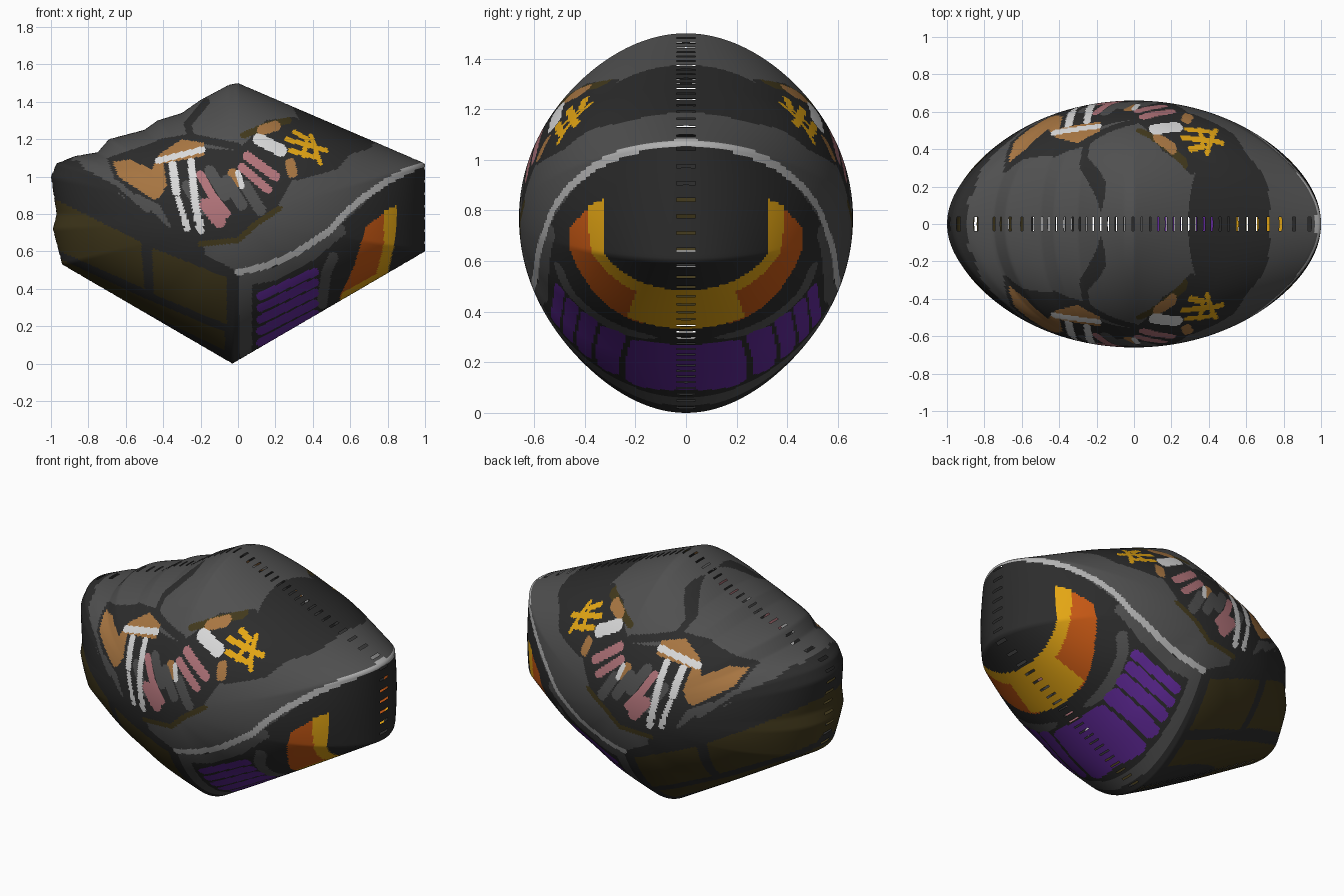
import bpy
import math
from mathutils import Vector
from mathutils.geometry import intersect_point_line

cube = bpy.data.objects.get("Cube")
if cube:
    bpy.data.objects.remove(cube, do_unlink=True)

# Flat colours, given as display values and converted to linear
palette = {
    "dark": (44, 44, 44),
    "grey": (80, 80, 80),
    "silver": (178, 178, 178),
    "white": (218, 218, 218),
    "purple": (98, 42, 155),
    "orange": (198, 88, 20),
    "yellow": (228, 166, 20),
    "brown": (168, 118, 66),
    "pink": (178, 116, 122),
    "olive": (66, 57, 28),
}
slots = list(palette)


def linear(value):
    value /= 255
    return value / 12.92 if value < 0.04 else ((value + 0.055) / 1.055) ** 2.4


def make_material(name):
    colour = [linear(v) for v in palette[name]] + [1.0]
    material = bpy.data.materials.new(name)
    material.use_nodes = True
    material.diffuse_color = colour
    material.node_tree.nodes["Principled BSDF"].inputs["Base Color"].default_value = colour
    return material


# Painted regions in the x-z plane; later ones cover earlier ones
regions = []


def add_region(colour, points, margin, inside):
    xs, zs = zip(*points)
    box = (min(xs) - margin, max(xs) + margin, min(zs) - margin, max(zs) + margin)
    regions.append((slots.index(colour), box, inside))


def patch(colour, *points):
    def inside(x, z):
        hit = False
        for (ax, az), (bx, bz) in zip(points, points[1:] + points[:1]):
            if (az > z) != (bz > z) and x < ax + (z - az) * (bx - ax) / (bz - az):
                hit = not hit
        return hit
    add_region(colour, points, 0, inside)


def stroke(colour, width, *points):
    path = [Vector(p) for p in points]

    def inside(x, z):
        p = Vector((x, z))
        for a, b in zip(path, path[1:]):
            nearest, f = intersect_point_line(p, a, b)
            nearest = a if f < 0 else b if f > 1 else nearest
            if (p - nearest.to_2d()).length < width / 2:
                return True
        return False
    add_region(colour, points, width / 2, inside)


def colour_at(x, z):
    for index, (x0, x1, z0, z1), inside in reversed(regions):
        if x0 <= x <= x1 and z0 <= z <= z1 and inside(x, z):
            return index
    return 0


# Upper face, with the dark field and cracks on it
patch("grey", (-.9, 1.1), (-.7, 1.3), (0, 1.6), (1.1, 1.1), (.8, .97), (.5, .7),
      (.3, .58), (0, .49), (-.2, .6), (-.45, .77), (-.85, 1.06))
patch("dark", (.25, 1.45), (.33, 1.3), (.1, 1.2), (.15, 1), (.32, .98), (.53, 1.04),
      (.6, 1.12), (.71, 1.15), (.76, 1.25))
patch("dark", (-.7, 1.1), (-.4, 1.2), (-.15, 1.15), (0, 1.14), (.15, 1.3), (.3, 1.32),
      (.45, 1.24), (.3, 1), (.2, .82), (.05, .69), (-.2, .62), (-.35, .72), (-.42, .85), (-.65, .96))
stroke("dark", .04, (-.42, 1.18), (-.25, 1.21), (-.27, 1.28), (-.17, 1.4))
stroke("dark", .04, (-.25, 1.21), (0, 1.16))
stroke("dark", .05, (-.87, 1.06), (-.6, .92), (-.4, .72), (-.2, .6))
stroke("grey", .03, (-.82, 1.06), (-.64, .96), (-.48, .82))

# Side panels
patch("olive", (-1.1, .94), (-.52, .65), (-.5, .4), (-.95, .6))
patch("olive", (-.46, .62), (-.06, .46), (-.06, .21), (-.45, .37))
patch("olive", (-.95, .56), (-.5, .35), (-.07, .17), (-.07, .07), (-.95, .5))

# Trim stripe, frame and vent slats
stroke("grey", .07, (.04, .06), (.04, .45), (.2, .48), (.38, .58), (.54, .71))
stroke("silver", .036, (0, .49), (.14, .52), (.28, .575), (.4, .65), (.49, .71),
       (.57, .8), (.66, .88), (.79, .97), (.92, 1.04), (1, 1.07))
stroke("grey", .055, (.45, .32), (.47, .48), (.51, .57))
for i in range(5):
    stroke("purple", .044, (.12, .36 - .062 * i), (.41, .49 - .056 * i))

# Window panel with bright border
patch("orange", (.68, .73), (.8, .82), (.78, .64), (.75, .46), (.54, .35), (.62, .52))
patch("yellow", (.78, .815), (.85, .845), (.84, .66), (.8, .48), (.54, .33),
      (.56, .38), (.74, .48), (.78, .64))

# Painted figure: edging, left shoulder, ribs and bright marks
stroke("olive", .03, (-.2, .64), (0, .66), (.1, .75), (.22, .83))
stroke("olive", .035, (.03, 1.22), (.17, 1.28), (.27, 1.3))
patch("brown", (-.67, 1.08), (-.58, 1.09), (-.46, 1.04), (-.42, 1.12), (-.3, 1.2),
      (-.18, 1.18), (-.18, 1.11), (-.4, 1.07), (-.38, .95), (-.44, .87), (-.64, 1))
stroke("brown", .055, (.13, 1.25), (.2, 1.27))
stroke("brown", .055, (.28, 1.07), (.29, 1.02))
stroke("brown", .05, (-.03, 1.02), (0, .97))
for x, z in ((-.27, .95), (-.15, 1.03), (-.06, .98), (.04, .95)):
    stroke("grey", .06, (x, z), (x + .08, z - .13))
stroke("white", .032, (-.43, 1.085), (-.19, 1.145))
stroke("white", .045, (-.35, 1.06), (-.33, .92))
stroke("white", .04, (-.25, 1.08), (-.23, .86), (-.2, .71))
stroke("white", .03, (-.32, .88), (-.27, .72))
stroke("white", .065, (.11, 1.2), (.23, 1.14))
stroke("white", .03, (0, 1.02), (.02, .95))
stroke("pink", .045, (-.2, 1.01), (-.14, .9), (-.06, .8))
stroke("pink", .07, (-.17, .85), (-.1, .76))
stroke("pink", .05, (.05, 1.11), (.2, 1))
stroke("pink", .045, (.02, 1.05), (.16, .93))
stroke("yellow", .026, (.26, 1.2), (.47, 1.14))
stroke("yellow", .026, (.28, 1.14), (.43, 1.1))
stroke("yellow", .024, (.3, 1.24), (.37, 1.2), (.35, 1.11))
stroke("yellow", .024, (.39, 1.22), (.44, 1.07))

# Outline of the shell, with the ragged upper left edge
outline = [(1, .6), (1, 1.07), (0, 1.5), (-.05, 1.49), (-.2, 1.41), (-.3, 1.34),
           (-.43, 1.3), (-.5, 1.25), (-.69, 1.2), (-.75, 1.13), (-.87, 1.11),
           (-.97, 1.07), (-1, 1), (-.97, .8), (-.99, .72), (-.94, .53), (-.03, 0)]
middle = .77
depth = .66
segments = 480
rings = 110


def outline_radius(angle):
    dx, dz = math.cos(angle), math.sin(angle)
    for (ax, az), (bx, bz) in zip(outline, outline[1:] + outline[:1]):
        ex, ez = bx - ax, bz - az
        az -= middle
        det = dx * ez - dz * ex
        along = (ax * dz - az * dx) / det if abs(det) > 1e-9 else -1
        reach = (ax * ez - az * ex) / det if along >= 0 else -1
        if along <= 1.00001 and reach > 0:
            return reach
    return .8


# Half shell: rounded rings in the middle that sharpen into the outline
edge = [outline_radius(math.tau * k / segments) for k in range(segments)]
window = segments // 12
soft = [sum(edge[(k + i) % segments] for i in range(-window, window + 1)) / (2 * window + 1)
        for k in range(segments)]
verts = [(0, -depth, middle)]
for j in range(1, rings + 1):
    t = math.sin(math.pi / 2 * j / rings)
    y = -depth * math.cos(math.pi / 2 * j / rings)
    sharp = t ** 4
    for k in range(segments):
        radius = t * (soft[k] + (edge[k] - soft[k]) * sharp)
        angle = math.tau * k / segments
        verts.append((radius * math.cos(angle), y, middle + radius * math.sin(angle)))

faces = []
for k in range(segments):
    n = (k + 1) % segments
    faces.append((0, 1 + k, 1 + n))
    for j in range(rings - 1):
        # Narrow slits along the seam
        if j > rings - 6 and k % 5 == 0:
            continue
        a = 1 + j * segments
        b = a + segments
        faces.append((a + k, b + k, b + n, a + n))

mesh = bpy.data.meshes.new("shell")
mesh.from_pydata(verts, [], faces)
for name in slots:
    mesh.materials.append(make_material(name))
for face in mesh.polygons:
    face.material_index = colour_at(face.center.x, face.center.z)
    face.use_smooth = True

# Mirror the half shell front to back
shell = bpy.data.objects.new("shell", mesh)
bpy.context.collection.objects.link(shell)
mirror = shell.modifiers.new("back_half", "MIRROR")
mirror.use_axis = (False, True, False)
mirror.merge_threshold = .0005
